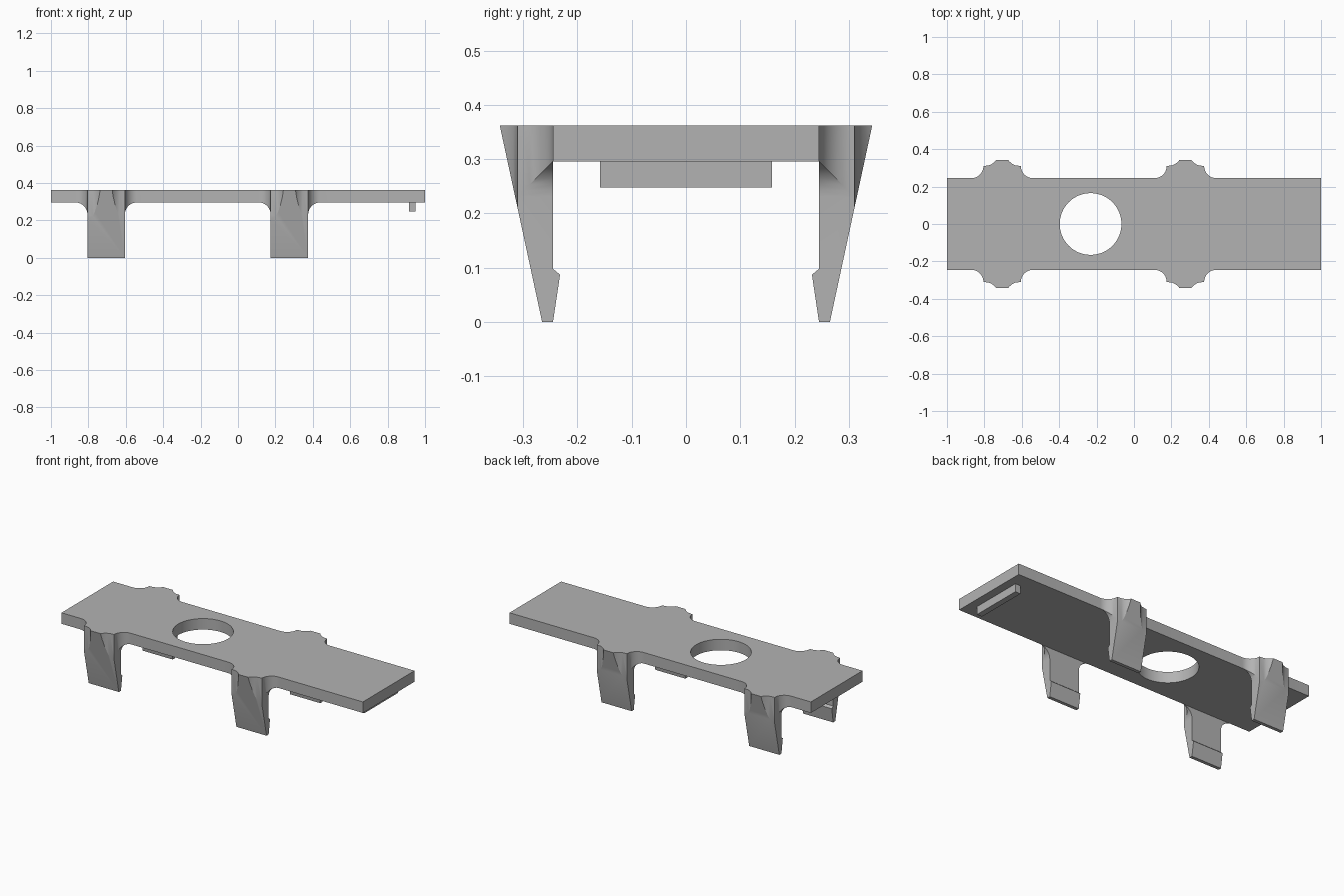
import bpy, bmesh, math

cube = bpy.data.objects.get("Cube")
if cube:
    bpy.data.objects.remove(cube, do_unlink=True)

TOP, UNDER, EDGE = 0.362, 0.296, 0.245      # plate heights and half depth
HALF, R = 0.1, 0.065                        # clip half width and fillet radius

grey = bpy.data.materials.new("plain grey")
grey.use_nodes = True
colour = (0.45, 0.45, 0.45, 1)
grey.diffuse_color = colour
grey.node_tree.nodes["Principled BSDF"].inputs["Base Color"].default_value = colour


def prism(name, points, to_3d, start, end):
    """Extrude a flat outline; to_3d maps (u, v, depth) to a position."""
    bm = bmesh.new()
    a = [bm.verts.new(to_3d(u, v, start)) for u, v in points]
    b = [bm.verts.new(to_3d(u, v, end)) for u, v in points]
    bm.faces.new(a)
    bm.faces.new(b[::-1])
    for i in range(len(a)):
        j = (i + 1) % len(a)
        bm.faces.new((a[j], a[i], b[i], b[j]))
    bmesh.ops.recalc_face_normals(bm, faces=bm.faces)
    mesh = bpy.data.meshes.new(name)
    bm.to_mesh(mesh)
    bm.free()
    mesh.materials.append(grey)
    obj = bpy.data.objects.new(name, mesh)
    bpy.context.collection.objects.link(obj)
    return obj


def combine(obj, other, operation):
    """Apply a boolean and discard the second solid."""
    mod = obj.modifiers.new(operation.lower(), "BOOLEAN")
    mod.operation, mod.solver, mod.object = operation, "EXACT", other
    bpy.context.view_layer.objects.active = obj
    bpy.ops.object.modifier_apply(modifier=mod.name)
    bpy.data.objects.remove(other, do_unlink=True)


def fillet(v0, direction):
    """Concave quarter arc from the wide end to the clip's side."""
    arc = [math.radians(a) for a in range(0, 91, 10)]
    return [(HALF + R - R * math.sin(a), v0 + direction * R * (1 - math.cos(a)))
            for a in arc]


def symmetric(half):
    return half + [(-u, v) for u, v in reversed(half)]


def clip(name, cx, side):
    # Plan outline: fillets at the plate, then a fluted outer ridge
    plan = [(HALF + R, 0.2)] + fillet(EDGE, 1)
    plan += [(0.072, 0.313), (0.06, 0.318), (0.048, 0.326), (0.038, 0.335), (0.03, 0.346)]
    body = prism(name, symmetric(plan), lambda u, v, d: (cx + u, side * v, d), -0.01, TOP)
    # Side profile: tapered leg with a snap hook
    profile = [(0.265, 0), (0.343, TOP), (0.21, TOP), (0.21, UNDER), (EDGE, UNDER),
               (EDGE, 0.098), (0.232, 0.087), (EDGE, 0)]
    wedge = prism("wedge", profile, lambda u, v, d: (cx + d, side * u, v), -0.3, 0.3)
    combine(body, wedge, "INTERSECT")
    # Front profile: fillets under the plate
    front = [(HALF + R + 0.01, 0.4), (HALF + R + 0.01, UNDER)] + fillet(UNDER, -1) + [(HALF, -0.1)]
    # fillet() runs from the wide end down onto the leg
    mask = prism("mask", symmetric(front), lambda u, v, d: (cx + u, side * d, v), 0.15, 0.4)
    combine(body, mask, "INTERSECT")
    return body


# Base plate with a round through hole
plate = prism("clip_plate", [(-1, -EDGE), (1, -EDGE), (1, EDGE), (-1, EDGE)],
              lambda u, v, d: (u, v, d), UNDER, TOP)
circle = [(0.165 * math.cos(math.tau * i / 64) - 0.232, 0.165 * math.sin(math.tau * i / 64))
          for i in range(64)]
combine(plate, prism("hole", circle, lambda u, v, d: (u, v, d), 0.2, 0.5), "DIFFERENCE")

# Four snap clips
for cx in (-0.705, 0.275):
    for side in (-1, 1):
        combine(plate, clip("snap_clip", cx, side), "UNION")

# Locating rib under one end
prism("locating_rib", [(0.915, -0.158), (0.95, -0.158), (0.95, 0.158), (0.915, 0.158)],
      lambda u, v, d: (u, v, d), 0.248, UNDER)

bpy.ops.object.select_all(action="DESELECT")
plate.select_set(True)
bpy.context.view_layer.objects.active = plate
bpy.ops.object.shade_smooth_by_angle(angle=math.radians(25))
